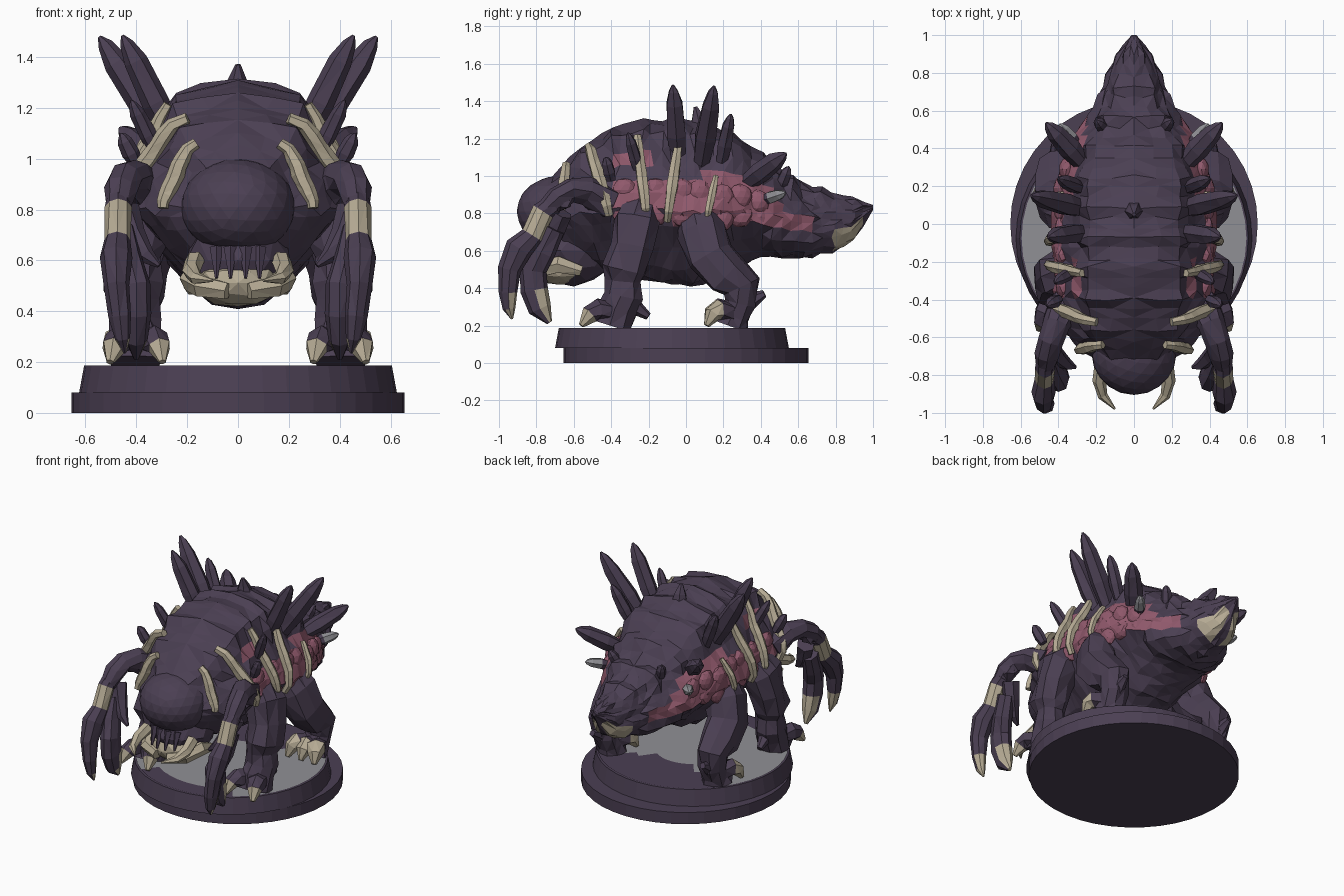
import bpy, bmesh, math, random
from mathutils import Vector as V

if "Cube" in bpy.data.objects:
    bpy.data.objects.remove(bpy.data.objects["Cube"])

random.seed(4)

def mat(name, c):
    m = bpy.data.materials.new(name)
    m.diffuse_color = (*c, 1)
    m.use_nodes = True
    m.node_tree.nodes["Principled BSDF"].inputs["Base Color"].default_value = m.diffuse_color
    return m

MATS = [mat("dark purple", (.070, .050, .086)), mat("bone", (.47, .41, .30)),
        mat("pink flesh", (.28, .100, .15)), mat("grey stone", (.28, .28, .30))]
DARK, BONE, PINK, GREY = range(4)

def finish(name, bm, mirror=True):
    bmesh.ops.recalc_face_normals(bm, faces=bm.faces)
    me = bpy.data.meshes.new(name)
    bm.to_mesh(me)
    bm.free()
    ob = bpy.data.objects.new(name, me)
    bpy.context.collection.objects.link(ob)
    for m in MATS:
        me.materials.append(m)
    if mirror:
        ob.modifiers.new("mirror", 'MIRROR')
    return ob

def jit(a):
    return random.uniform(-a, a)

def tube(name, pts, radii, mats=None, sides=7, ref=(1, 0, 0), j=.0, mirror=True, flat=1.0, dark_front=9):
    """Faceted limb through pts; mats gives one material per segment.
    From segment dark_front on, faces that look forward stay dark."""
    bm = bmesh.new()
    pts = [V(p) for p in pts]
    rings = []
    for i, (p, r) in enumerate(zip(pts, radii)):
        t = (pts[min(i + 1, len(pts) - 1)] - pts[max(i - 1, 0)]).normalized()
        s = t.cross(V(ref)).normalized()
        u = s.cross(t)
        ring = []
        for k in range(sides):
            a = math.tau * k / sides
            ring.append(bm.verts.new(p + r * (1 + jit(j)) * (math.cos(a) * s + flat * math.sin(a) * u)))
        rings.append(ring)
    for i in range(len(rings) - 1):
        mid = (pts[i] + pts[i + 1]) / 2
        for k in range(sides):
            n = (k + 1) % sides
            f = bm.faces.new((rings[i][k], rings[i][n], rings[i + 1][n], rings[i + 1][k]))
            f.material_index = mats[i] if mats else DARK
            if i >= dark_front and f.calc_center_median().y < mid.y - .012:
                f.material_index = DARK
    for end, mi in ((0, 0), (-1, -1)):
        f = bm.faces.new(rings[end])
        f.material_index = mats[mi] if mats else DARK
    bmesh.ops.triangulate(bm, faces=[f for f in bm.faces if len(f.verts) == 4])
    return finish(name, bm, mirror)

def blob(name, c, r, m=DARK, j=.0, sub=2, mirror=False):
    bm = bmesh.new()
    bmesh.ops.create_icosphere(bm, subdivisions=sub, radius=1)
    for v in bm.verts:
        v.co = V(c) + V(a * b for a, b in zip(v.co * (1 + jit(j)), r))
    for f in bm.faces:
        f.material_index = m
    return finish(name, bm, mirror)

# --- Body: stations (y, half width, bottom z, top z) and half cross-section
STA = [(-.72, .20, .60, .98), (-.65, .30, .54, 1.07), (-.52, .40, .50, 1.18), (-.38, .42, .47, 1.27),
       (-.2, .425, .43, 1.30), (-.05, .43, .41, 1.315), (.1, .43, .42, 1.28), (.2, .425, .46, 1.255),
       (.3, .39, .52, 1.20), (.4, .34, .56, 1.11), (.5, .29, .56, 1.04), (.6, .235, .56, .98),
       (.7, .18, .57, .935), (.8, .135, .60, .91), (.88, .10, .64, .885), (.95, .05, .74, .865), (1.0, .012, .82, .845)]
PROF = [(0, 1), (.3, .97), (.57, .925), (.69, .82), (.77, .72), (.88, .63), (.97, .54), (1, .45),
        (.88, .34), (.67, .22), (.44, .10), (.22, .025), (0, 0)]

def lerp_table(tab, y):
    for a, b in zip(tab, tab[1:]):
        if y <= b[0]:
            f = (y - a[0]) / (b[0] - a[0])
            return [p + (q - p) * f for p, q in zip(a, b)]
    return list(tab[-1])

def surf(y, t, off=0.0):
    """Point on the hull at length y and profile position t."""
    _, w, zb, zt = lerp_table(STA, y)
    i = min(int(t), len(PROF) - 2)
    f = t - i
    px, pz = (PROF[i][k] + (PROF[i + 1][k] - PROF[i][k]) * f for k in (0, 1))
    if y > .3 and t >= 8:           # tail underside is broader than the belly
        px = min(1, px * (1 + min(.4, (y - .3) * 2)))
    return V((px * w + off * px, y, zb + pz * (zt - zb) + off * (pz - .4)))

bm = bmesh.new()
ys = [-.72 + 1.72 * i / 32 for i in range(33)]
rings = []
for i, y in enumerate(ys):
    ring = []
    for k in range(len(PROF)):
        bump = (.02 if i % 3 == 0 else -.008) if k < 4 else 0    # overlapping back plates
        p = surf(y, k, bump if i < 29 else 0)
        a = .013 if 0 < i < 32 else .002
        p += V((jit(a) if 0 < k < len(PROF) - 1 else 0, jit(a) if i < 31 else 0, jit(a)))
        p.y = min(p.y, 1)
        ring.append(bm.verts.new(p))
    rings.append(ring)
for i in range(32):
    yc = (ys[i] + ys[i + 1]) / 2
    for k in range(len(PROF) - 1):
        f = bm.faces.new((rings[i][k], rings[i + 1][k], rings[i + 1][k + 1], rings[i][k + 1]))
        pink = (-.42 < yc < .50 and (k in (5, 6) or (k == 7 and yc > -.05) or (k == 4 and .1 < yc < .46))
                or (.50 < yc < .70 and k in (6, 7)) or (k == 3 and (-.38 < yc < -.26 or -.22 < yc < -.16)))
        bone = .77 < yc < .92 and k in (8, 9, 10)
        f.material_index = PINK if pink else BONE if bone else DARK
bm.faces.new(rings[0])
bm.faces.new(rings[-1])
bmesh.ops.triangulate(bm, faces=[f for f in bm.faces if len(f.verts) == 4])
finish("body_shell", bm)

# --- Puffy flesh lumps along each flank
for n, y in enumerate((-.33, -.16, -.02, .07, .19, .29, .38)):
    for t in (5.7, 7.2):
        p = surf(y, t + (.3 if n > 3 else 0))
        blob(f"flesh_lump_{n}", (p.x - .025, y, p.z), (.04, .066, .066), PINK, .08, 2, True)

# --- Bone ribs that wrap the flanks: (y top, y bottom, t start, t end, radius)
for n, (y0, y1, t0, t1, r) in enumerate([(-.64, -.67, 1.7, 6.4, .030), (-.52, -.41, 1.6, 7.4, .032),
                                         (-.26, -.21, 2.3, 7.5, .028), (-.04, -.10, 2.8, 7.6, .028),
                                         (.16, .11, 4.6, 7.6, .020)]):
    fs = [k / 9 for k in range(10)]
    tube(f"rib_{n}", [surf(y0 + (y1 - y0) * f, t0 + (t1 - t0) * f, .028) for f in fs],
         [r * (.75 + .4 * math.sin(math.pi * f)) for f in fs], [BONE] * 9, 6, (0, 1, 0), .08)

# --- Back spines: (base, tip, radius)
SPINES = [((.25, -.04, 1.08), (.455, -.07, 1.485), .055), ((.27, .08, 1.06), (.545, .15, 1.48), .060),
          ((.28, .19, 1.08), (.40, .24, 1.33), .042), ((.27, .32, .96), (.465, .535, 1.12), .058),
          ((.32, -.25, 1.02), (.42, -.31, 1.23), .035), ((.30, .41, .87), (.395, .53, .91), .035),
          ((.15, .50, .93), (.20, .55, 1.05), .035), ((.40, -.40, .98), (.46, -.43, 1.10), .035)]
for n, (a, b, r) in enumerate(SPINES):
    a, b = V(a), V(b)
    tube(f"spine_{n}", [a, a.lerp(b, .35), a.lerp(b, .75), a.lerp(b, .92), b],
         [r * .75, r, r * .85, r * .5, r * .12], [DARK, GREY, GREY, GREY] if n == 5 else None, 6, (0, 1, 0), .08)
tube("dorsal_spine", [(0, .07, 1.25), (0, .065, 1.31), (0, .05, 1.37)], [.055, .038, .01], None, 6, (0, 1, 0), .1, False)

# --- Head: smooth domed cap, lower head, bony jaw, tusks and teeth
blob("head_dome", (0, -.68, .81), (.225, .225, .19), DARK, 0, 3)
blob("lower_head", (0, -.60, .60), (.21, .22, .19), DARK, .05)
blob("chin", (0, -.68, .51), (.17, .16, .095), BONE, .06)
tube("jaw_side", [(.18, -.56, .49), (.18, -.68, .53), (.14, -.78, .50), (.04, -.82, .48)],
     [.03, .05, .045, .035], [BONE] * 3, 6, (0, 0, 1), .1)
tube("tusk", [(.17, -.74, .60), (.185, -.83, .56), (.165, -.91, .53), (.10, -.98, .52)],
     [.04, .036, .026, .005], [BONE] * 3, 6, (0, 0, 1), .05)
for x in (.03, .085):
    tube("tooth", [(x, -.81 + x * .4, .65), (x, -.85 + x * .4, .53)], [.028, .006], None, 5)

# --- Scythe arms
tube("shoulder_arm", [(.35, -.42, .86), (.405, -.53, .925), (.44, -.62, .925), (.46, -.69, .88), (.468, -.75, .82)],
     [.09, .075, .065, .065, .05], None, 8, (1, 0, 0), .12)
blob("elbow_guard", (.465, -.68, .86), (.05, .08, .06), DARK, .15, 1, True)
tube("outer_scythe", [(.472, -.71, .85), (.472, -.765, .81), (.475, -.82, .68), (.48, -.89, .61), (.478, -.94, .50),
                      (.465, -.95, .38), (.455, -.945, .29), (.445, -.93, .235)],
     [.055, .06, .06, .075, .062, .052, .035, .006], [DARK, BONE, DARK, DARK, DARK, BONE, BONE], 8, (1, 0, 0), .08,
     True, .85, 4)
tube("inner_scythe", [(.45, -.71, .72), (.43, -.77, .60), (.40, -.82, .50), (.40, -.81, .39), (.40, -.78, .29), (.40, -.73, .215)],
     [.06, .075, .075, .075, .065, .015], [DARK, DARK, DARK, BONE, BONE], 8, (1, 0, 0), .08, True, .75, 3)
tube("elbow_hook", [(.45, -.66, .80), (.41, -.70, .70), (.36, -.74, .62), (.31, -.76, .58)],
     [.06, .05, .035, .01], None, 6, (0, 1, 0), .1)

# --- Legs, feet and toes
tube("front_leg", [(.31, -.24, .84), (.39, -.27, .74), (.42, -.29, .62), (.42, -.32, .50), (.41, -.33, .44), (.41, -.33, .36),
                   (.40, -.36, .29), (.40, -.39, .195)],
     [.11, .13, .115, .12, .095, .10, .10, .11], None, 9, (1, 0, 0), .12)
tube("rear_leg", [(.29, .06, .82), (.37, .09, .70), (.41, .13, .57), (.41, .22, .47), (.41, .30, .41), (.41, .29, .32), (.40, .26, .25), (.40, .24, .195)],
     [.11, .13, .125, .12, .10, .09, .085, .10], None, 9, (1, 0, 0), .12)
for leg, y, spread in (("front", -.38, .18), ("rear", .24, .13)):
    for n, dx in enumerate((-.09, .09) if leg == "front" else (-.09, 0, .09)):
        tube(f"{leg}_toe_{n}", [(.40 + dx * .4, y, .27), (.40 + dx * .8, y - spread * .5, .285),
                                (.40 + dx, y - spread * .75, .26), (.40 + dx * 1.15, y - spread, .20)],
             [.055, .058, .048, .015], [DARK, BONE if leg == "rear" else DARK, BONE], 6, (1, 0, 0), .1)
    tube(f"{leg}_heel_spur", [(.41, y + .08, .32), (.42, y + .18, .25 if leg == "front" else .37)],
         [.055, .02], None, 6, (1, 0, 0), .1)

# --- Round base: lower disc, offset upper disc, patchy stone top
def disc(name, y, r0, r1, z0, z1):
    bm = bmesh.new()
    bmesh.ops.create_cone(bm, cap_ends=True, segments=40, radius1=r0, radius2=r1, depth=z1 - z0)
    bmesh.ops.translate(bm, verts=bm.verts, vec=(0, y, (z0 + z1) / 2))
    finish(name, bm, False)

disc("base_lower", 0, .655, .655, 0, .08)
disc("base_upper", -.075, .625, .605, .08, .187)
bm = bmesh.new()
grid = [[bm.verts.new((.595 * i / 5 * math.cos(math.tau * k / 40), -.075 + .595 * i / 5 * math.sin(math.tau * k / 40), .191))
         for k in range(40)] for i in range(1, 6)]
cells = [(grid[i][k], grid[i][(k + 1) % 40], grid[i + 1][(k + 1) % 40], grid[i + 1][k])
         for i in range(4) for k in range(40)] + [grid[0]]
for c in cells:
    f = bm.faces.new(c)
    p = f.calc_center_median()
    f.material_index = GREY if -.52 < p.y < .24 - .3 * max(0, .4 - abs(p.x)) else DARK
finish("base_top_stone", bm, False)
